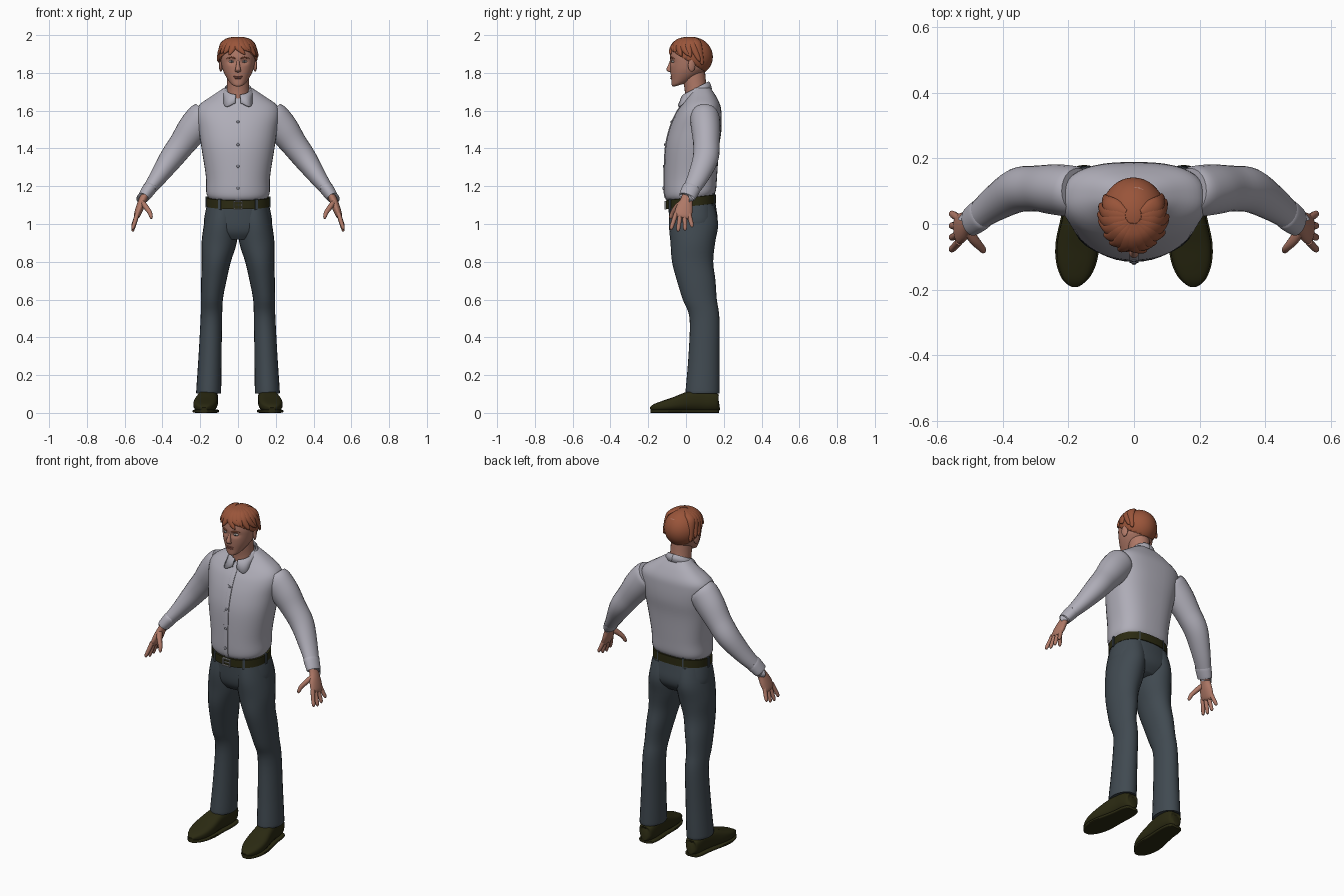
import bpy, bmesh, math, random
from mathutils import Vector, Matrix

random.seed(4)
if "Cube" in bpy.data.objects:
    bpy.data.objects.remove(bpy.data.objects["Cube"], do_unlink=True)


def material(name, r, g, b):
    m = bpy.data.materials.new(name)
    m.use_nodes = True
    m.diffuse_color = (r, g, b, 1)
    node = m.node_tree.nodes["Principled BSDF"]
    node.inputs["Base Color"].default_value = (r, g, b, 1)
    node.inputs["Roughness"].default_value = 0.8
    return m


SHIRT = material("shirt grey", 0.43, 0.42, 0.48)
SEAM = material("button grey", 0.24, 0.24, 0.28)
CLOTH = material("trouser slate", 0.052, 0.068, 0.082)
LEATHER = material("dark olive leather", 0.024, 0.023, 0.006)
HAIR = material("ginger hair", 0.32, 0.09, 0.042)
SKIN = material("skin", 0.43, 0.19, 0.135)
LIP = material("lips", 0.3, 0.1, 0.075)
WHITE = material("eye white", 0.55, 0.5, 0.47)
IRIS = material("iris", 0.05, 0.06, 0.07)
METAL = material("buckle metal", 0.35, 0.35, 0.36)


def finish(name, bm, mat, angle=50):
    bmesh.ops.recalc_face_normals(bm, faces=bm.faces)
    me = bpy.data.meshes.new(name)
    bm.to_mesh(me)
    bm.free()
    me.materials.append(mat)
    for p in me.polygons:
        p.use_smooth = True
    me.set_sharp_from_angle(angle=math.radians(angle))
    ob = bpy.data.objects.new(name, me)
    bpy.context.scene.collection.objects.link(ob)
    return ob


def spline(rings, steps):
    """Smooth interpolation through control rings."""
    out = []
    n = len(rings)
    for i in range(n - 1):
        quad = [rings[max(0, min(n - 1, i + k))] for k in (-1, 0, 1, 2)]
        for s in range(steps):
            t = s / steps
            out.append([0.5 * (2 * b + (c - a) * t + (2 * a - 5 * b + 4 * c - d) * t ** 2
                               + (3 * b - a - 3 * c + d) * t ** 3) for a, b, c, d in zip(*quad)])
    return out + [list(rings[-1])]


def loft(name, rings, mat, ref=None, about=None, front=2, back=2, warp=None, mirror=1, sides=24, steps=4):
    """Skin through rings (x, y, z, half width, half depth); level unless ref or about is given."""
    rows = spline(rings, steps)
    pts = [Vector(r[:3]) for r in rows]
    bm = bmesh.new()
    loops = []
    for i, (p, r) in enumerate(zip(pts, rows)):
        a, b = Vector((1, 0, 0)), Vector((0, 1, 0))
        if ref or about:
            t = (pts[min(i + 1, len(pts) - 1)] - pts[max(i - 1, 0)]).normalized()
            side = Vector(ref) if ref else t.cross(p - about)
            a = (side - t * side.dot(t)).normalized()
            b = t.cross(a)
        loop = []
        for k in range(sides):
            u = 2 * math.pi * k / sides
            c, s = math.cos(u), math.sin(u)
            e = 2 / (front if s < 0 else back)
            q = p + a * math.copysign(abs(c) ** e, c) * r[3] + b * math.copysign(abs(s) ** e, s) * r[4]
            if warp:
                q = warp(q)
            loop.append(bm.verts.new((q.x * mirror, q.y, q.z)))
        loops.append(loop)
    for lo, hi in zip(loops, loops[1:]):
        for k in range(sides):
            j = (k + 1) % sides
            bm.faces.new((lo[k], lo[j], hi[j], hi[k]))
    bm.faces.new(loops[0][::-1])
    bm.faces.new(loops[-1])
    return finish(name, bm, mat)


def ball(name, loc, size, mat, turn=0):
    bm = bmesh.new()
    bmesh.ops.create_uvsphere(bm, u_segments=20, v_segments=12, radius=1)
    bm.transform(Matrix.Translation(loc) @ Matrix.Rotation(turn, 4, 'Z') @ Matrix.Diagonal((*size, 1)))
    return finish(name, bm, mat)


def box(name, loc, size, mat, turn=0):
    bm = bmesh.new()
    bmesh.ops.create_cube(bm, size=1)
    bm.transform(Matrix.Translation(loc) @ Matrix.Rotation(turn, 4, 'Z') @ Matrix.Diagonal((*size, 1)))
    return finish(name, bm, mat, 30)


def waist_tilt(q):
    q.z += 0.12 * q.y * max(0, min(1, (1.4 - q.z) / 0.27))
    return q


# Shirt body, placket and buttons
body = [(0, .025, 1.135, .155, .122), (0, .023, 1.165, .168, .136), (0, .025, 1.25, .17, .14),
        (0, .033, 1.4, .193, .142), (0, .05, 1.5, .208, .138), (0, .066, 1.58, .22, .122),
        (0, .078, 1.63, .205, .103), (0, .083, 1.68, .135, .074), (0, .08, 1.72, .075, .05)]
loft("shirt_body", body, SHIRT, front=2.1, back=2.7, warp=waist_tilt, sides=40, steps=5)
loft("shirt_placket", [(0, r[1] - r[4], r[2], .014, .004) for r in body[:-1]], SHIRT,
     front=5, back=5, warp=waist_tilt)
for z in (1.2, 1.31, 1.42, 1.54):
    row = min(spline(body, 12), key=lambda r: abs(r[2] - z))
    ball("shirt_button", waist_tilt(Vector((0, row[1] - row[4] - .005, z))), (.008, .004, .008), SEAM)

# Collar flaps folded around the neck
bm = bmesh.new()
for s in (-1, 1):
    previous = None
    for i in range(29):
        a = math.radians(9 + 171 * i / 28)
        point = math.exp(-((a - .62) / .33) ** 2)
        sn, cs = math.sin(a), math.cos(a)
        top = 1.72 - .035 * cs
        edge = []
        for rad, z in ((.062, top - .02), (.068, top), (.078, top - .012),
                       (.086 + .026 * point, top - .04 - .028 * point)):
            edge.append(bm.verts.new((s * rad * sn, .052 - rad * cs, z)))
        if previous:
            for k in range(3):
                bm.faces.new((previous[k], previous[k + 1], edge[k + 1], edge[k]))
        previous = edge
collar = finish("shirt_collar", bm, SHIRT)
solid = collar.modifiers.new("thickness", 'SOLIDIFY')
solid.thickness = .007

# Trousers seat, belt, loops and buckle
loft("trouser_seat", [(0, .035, .925, .12, .09), (0, .04, .96, .165, .118), (0, .04, 1.0, .18, .128),
                      (0, .035, 1.06, .173, .126), (0, .03, 1.12, .158, .122)],
     CLOTH, front=2.2, back=2.4, warp=waist_tilt, sides=32)
loft("belt", [(0, .027, z, w, w - .034) for z, w in ((1.09, .16), (1.091, .167), (1.137, .167), (1.138, .16))],
     LEATHER, front=2.1, back=2.5, warp=waist_tilt, sides=40, steps=1)
for deg in (35, 90, 150, 210, 270, 325):
    a = math.radians(deg)
    spot = waist_tilt(Vector((.167 * math.sin(a), .027 - .135 * math.cos(a), 1.113)))
    box("belt_loop", spot, (.014, .012, .06), CLOTH, a)
for x in (-.022, .022):
    box("buckle_side", (x, -.109, 1.1), (.006, .01, .046), METAL)
for z in (1.08, 1.12):
    box("buckle_bar", (0, -.109, z), (.05, .01, .006), METAL)
box("buckle_prong", (.004, -.11, 1.1), (.034, .008, .005), METAL)

leg = [(.08, .035, 1.1, .08, .115), (.09, .04, 1.0, .09, .13), (.1, .036, .9, .093, .118),
       (.115, .035, .8, .077, .109), (.128, .054, .7, .067, .102), (.138, .073, .6, .058, .09),
       (.141, .098, .5, .057, .079), (.148, .095, .3, .061, .082), (.155, .088, .12, .066, .09),
       (.155, .088, .11, .064, .088)]
shoe = [(.153, .175, .05, .02, .03), (.153, .165, .05, .038, .046), (.154, .13, .058, .048, .056),
        (.156, .08, .061, .051, .059), (.163, .02, .058, .055, .056), (.172, -.06, .043, .063, .041),
        (.177, -.12, .033, .057, .031), (.18, -.165, .025, .038, .022), (.18, -.188, .018, .014, .012)]
arm = [(.17, .1, 1.58, .07, .075), (.19, .1, 1.56, .078, .085), (.24, .105, 1.5, .077, .083),
       (.295, .108, 1.425, .07, .071), (.355, .103, 1.345, .068, .063), (.425, .062, 1.245, .055, .046),
       (.475, .024, 1.178, .044, .034)]
cuff = [(.466, .03, 1.19, .045, .033), (.47, .027, 1.185, .049, .037), (.497, .007, 1.146, .045, .032),
        (.499, .006, 1.143, .04, .028)]
palm = [(.485, .014, 1.165, .03, .021), (.505, .003, 1.125, .033, .021), (.52, -.008, 1.085, .044, .021),
        (.535, -.017, 1.045, .046, .017), (.54, -.02, 1.032, .035, .01)]
thumb = [(.507, -.018, 1.115, .017, .014), (.488, -.048, 1.09, .016, .014), (.468, -.07, 1.062, .012, .012),
         (.46, -.08, 1.038, .01, .009), (.459, -.083, 1.028, .004, .004)]
ACROSS = (0, 1, 0)


def flatten(q):
    q.z = max(q.z, .003)
    return q


for s, label in ((1, "left_"), (-1, "right_")):
    # Leg and shoe
    loft(label + "trouser_leg", leg, CLOTH, mirror=s)
    loft(label + "shoe", shoe, LEATHER, ref=(1, 0, 0), front=2, back=3.5, warp=flatten, mirror=s)
    loft(label + "sole", [(x, y, .009, w + .004, .009) for x, y, z, w, h in shoe], LEATHER,
         ref=(1, 0, 0), front=5, back=5, mirror=s)
    # Sleeve and hand
    loft(label + "sleeve", arm, SHIRT, ref=ACROSS, mirror=s)
    loft(label + "cuff", cuff, SHIRT, ref=ACROSS, mirror=s)
    loft(label + "palm", palm, SKIN, ref=ACROSS, mirror=s)
    loft(label + "thumb", thumb, SKIN, ref=ACROSS, mirror=s, sides=12)
    for i, length in enumerate((.075, .085, .08, .062)):
        y = -.053 + .023 * i
        fan = -.024 + .013 * i
        bend = [(.533, y, 1.055, .012, .012), (.546, y + fan * .6, 1.045 - length * .45, .0115, .011),
                (.556, y + fan, 1.045 - length * .85, .01, .009), (.556, y + fan, 1.045 - length, .004, .004)]
        loft(label + "finger", bend, SKIN, ref=ACROSS, mirror=s, sides=12)
    # Eye, brow and ear
    ball(label + "eye", (s * .035, -.068, 1.86), (.014, .009, .0065), WHITE, s * .3)
    ball(label + "iris", (s * .034, -.0755, 1.86), (.005, .003, .005), IRIS)
    loft(label + "brow", [(.014, -.084, 1.876, .002, .003), (.035, -.078, 1.882, .004, .004),
                          (.06, -.06, 1.876, .002, .002)], HAIR, ref=ACROSS, mirror=s, sides=10)
    ball(label + "ear", (s * .091, .03, 1.84), (.009, .02, .034), SKIN, s * .3)


# Neck and head with eye sockets and a rising jaw line
def face(q):
    if q.z < 1.82:
        q.z += (1.82 - q.z) * 3 * (q.y + .08)
    if q.y < 0:
        q.y += .011 * math.exp(-((abs(q.x) - .034) / .02) ** 2 - ((q.z - 1.86) / .013) ** 2)
    return q


loft("neck", [(0, .06, 1.64, .066, .066), (0, .054, 1.7, .06, .06), (0, .045, 1.76, .058, .06),
              (0, .04, 1.82, .058, .06)], SKIN)
loft("head", [(0, -.03, 1.722, .02, .032), (0, -.02, 1.732, .04, .055), (0, .002, 1.765, .062, .08),
              (0, .013, 1.805, .078, .095), (0, .02, 1.85, .088, .104), (0, .023, 1.89, .091, .107),
              (0, .025, 1.935, .083, .1), (0, .026, 1.965, .06, .075), (0, .026, 1.98, .02, .025)],
     SKIN, front=2.15, warp=face, sides=64, steps=6)
loft("nose", [(0, -.074, 1.872, .007, .008), (0, -.083, 1.845, .009, .01), (0, -.09, 1.82, .014, .014),
              (0, -.084, 1.808, .015, .012), (0, -.076, 1.803, .008, .006)], SKIN, sides=16)
for z, w in ((1.781, .024), (1.772, .02)):
    ball("lip", (0, -.0765, z), (w, .007, .0045), LIP)

# Hair cap cut along a sloping hairline
CROWN = Vector((-.002, .028, 1.885))
bm = bmesh.new()
bmesh.ops.create_uvsphere(bm, u_segments=40, v_segments=28, radius=1)
bm.transform(Matrix.Translation(CROWN) @ Matrix.Diagonal((.1, .114, .106, 1)))
bmesh.ops.bisect_plane(bm, geom=bm.verts[:] + bm.edges[:] + bm.faces[:], plane_co=(0, -.09, 1.925),
                       plane_no=(0, .62, 1), clear_inner=True)
cap = finish("hair_cap", bm, HAIR)
solid = cap.modifiers.new("thickness", 'SOLIDIFY')
solid.thickness = .014


# Swept locks laid over the cap
def scalp(azimuth, rise, lift=1.0):
    a, e = math.radians(azimuth), math.radians(rise)
    return CROWN + lift * Vector((.1 * math.sin(a) * math.cos(e), -.114 * math.cos(a) * math.cos(e),
                                  .106 * math.sin(e)))


for i in range(15):
    az = -112 + 16 * i
    low = 17 - 32 * (abs(az) / 112) ** 2 + random.uniform(-7, 7)
    sweep = random.uniform(8, 24) * (-1 if az < -15 else 1)
    path = [(scalp(az - sweep, 76, .97), .012, .006), (scalp(az - sweep * .3, 54), .025, .011),
            (scalp(az, 32, 1.01), .022, .012), (scalp(az + sweep * .7, low, 1.03), .011, .008),
            (scalp(az + sweep, low - 7, 1.05), .002, .002)]
    loft("hair_lock", [(*p, w, d) for p, w, d in path], HAIR, about=CROWN, sides=12)
